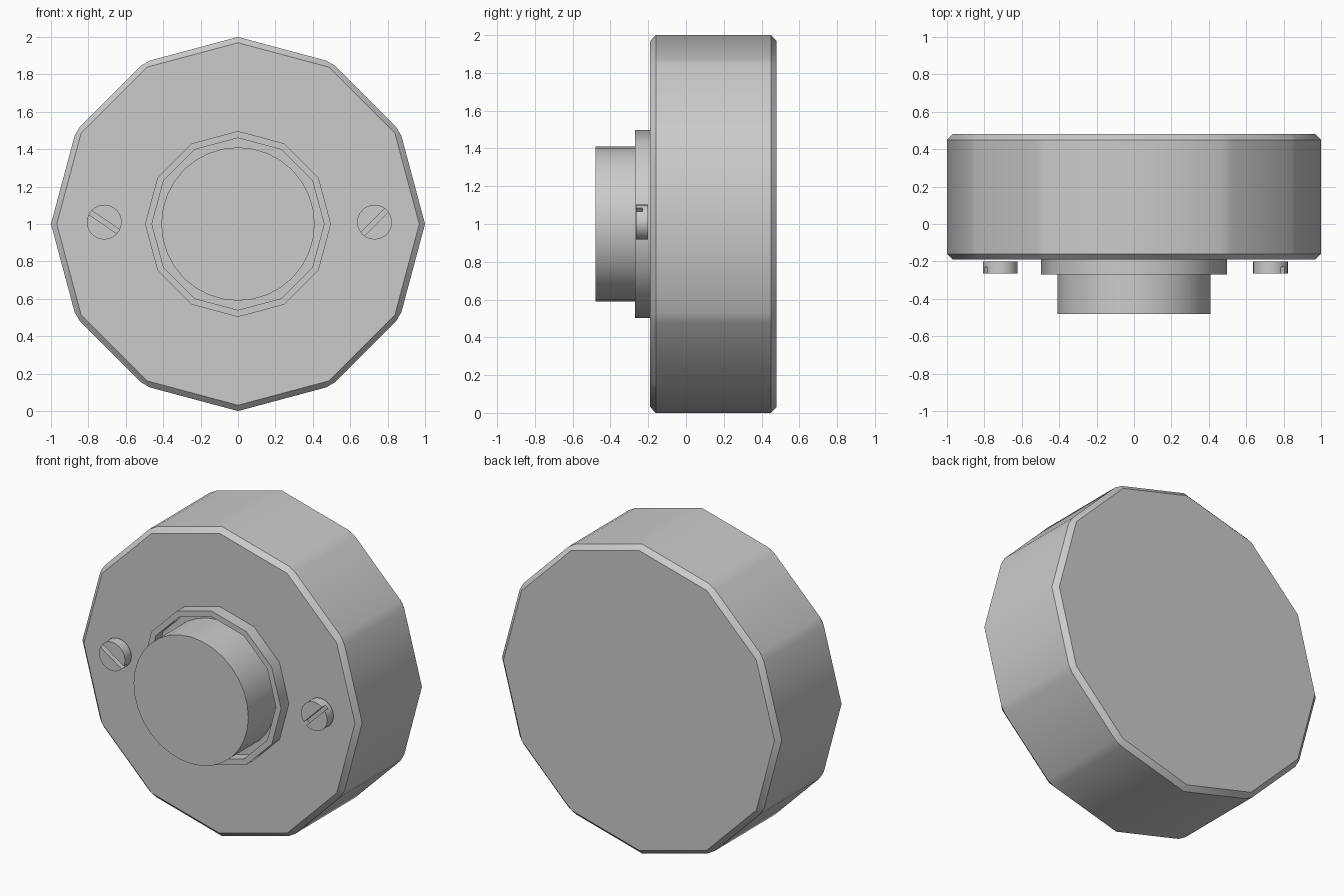
import bpy, bmesh
from math import pi, sin, cos, radians
from mathutils import Matrix, Vector

if "Cube" in bpy.data.objects:
    bpy.data.objects.remove(bpy.data.objects["Cube"])


def finish(name, bm, angle=35):
    bmesh.ops.recalc_face_normals(bm, faces=bm.faces)
    mesh = bpy.data.meshes.new(name)
    bm.to_mesh(mesh)
    bm.free()
    ob = bpy.data.objects.new(name, mesh)
    bpy.context.collection.objects.link(ob)
    select(ob)
    bpy.ops.object.shade_smooth_by_angle(angle=radians(angle))
    return ob


def select(ob):
    bpy.ops.object.select_all(action='DESELECT')
    ob.select_set(True)
    bpy.context.view_layer.objects.active = ob


def lathe(profile, sides, x=0.0, z=1.0):
    """Closed body around a y axis through (x, z) from (radius, y) points."""
    bm = bmesh.new()
    rings = []
    for r, y in profile:
        rings.append([bm.verts.new((x + r * cos(2 * pi * i / sides), y,
                                    z + r * sin(2 * pi * i / sides)))
                      for i in range(sides)])
    for a, b in zip(rings, rings[1:]):
        for i in range(sides):
            j = (i + 1) % sides
            bm.faces.new((a[i], a[j], b[j], b[i]))
    bm.faces.new(rings[0])
    bm.faces.new(rings[-1])
    return bm


# Twelve-sided housing: rims chamfered, diagonal corners chamfered
bm = lathe([(1.0, -0.19), (1.0, 0.48)], 12)
edges = []
for e in bm.edges:
    a, b = (v.co for v in e.verts)
    across = abs(a.y - b.y) > 0.1
    on_axis = min(abs(a.x), abs(a.z - 1)) < 0.01
    if not across or not on_axis:
        edges.append(e)
bmesh.ops.bevel(bm, geom=edges, offset=0.03, offset_type='OFFSET',
                segments=1, profile=0.5, affect='EDGES')
finish("housing", bm)

# Collar with a recessed centre
finish("collar", lathe([(0.497, -0.185), (0.497, -0.27), (0.46, -0.27),
                        (0.46, -0.195)], 12), 35)

# Push button
finish("button", lathe([(0.41, -0.19), (0.41, -0.48)], 32))

# Slotted screws
for side, x, tilt in (("left", -0.715, 34), ("right", 0.73, -45)):
    screw = finish("screw_" + side,
                   lathe([(0.093, -0.20), (0.093, -0.265)], 24, x, 1.01))
    bm = bmesh.new()
    bmesh.ops.create_cube(bm, size=1, matrix=(
        Matrix.Translation(Vector((x, -0.26, 1.01)))
        @ Matrix.Rotation(radians(tilt), 4, 'Y')
        @ Matrix.Diagonal((0.3, 0.06, 0.026, 1))))
    cutter = finish("slot_cutter", bm)
    cutter.hide_render = True
    mod = screw.modifiers.new("slot", 'BOOLEAN')
    mod.operation = 'DIFFERENCE'
    mod.solver = 'EXACT'
    mod.object = cutter
    select(screw)
    bpy.ops.object.modifier_apply(modifier=mod.name)
    bpy.data.objects.remove(cutter, do_unlink=True)
    bpy.ops.object.shade_smooth_by_angle(angle=radians(35))
